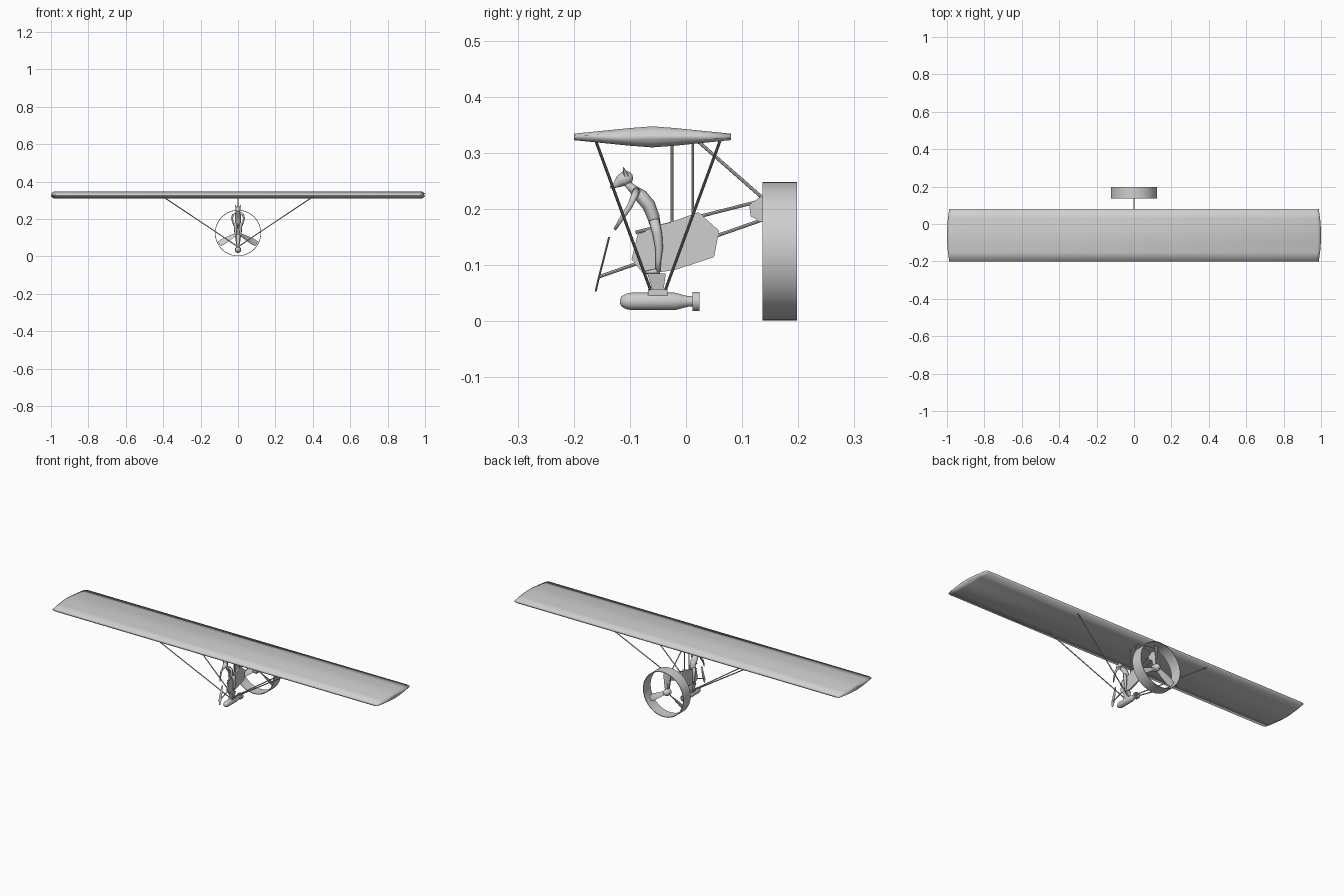
import bpy, bmesh, math
from mathutils import Vector, Matrix

cube = bpy.data.objects.get("Cube")
if cube:
    bpy.data.objects.remove(cube, do_unlink=True)

GREY = bpy.data.materials.new("light grey")
GREY.use_nodes = True
GREY.diffuse_color = (0.62, 0.62, 0.62, 1)
GREY.node_tree.nodes["Principled BSDF"].inputs["Base Color"].default_value = (0.62, 0.62, 0.62, 1)


def finish(name, bm, angle=40):
    """Turn a bmesh into a grey object; angle 0 keeps it flat, 180 fully smooth."""
    bmesh.ops.recalc_face_normals(bm, faces=bm.faces)
    me = bpy.data.meshes.new(name)
    bm.to_mesh(me)
    bm.free()
    me.materials.append(GREY)
    ob = bpy.data.objects.new(name, me)
    bpy.context.collection.objects.link(ob)
    if angle:
        bpy.ops.object.select_all(action='DESELECT')
        ob.select_set(True)
        bpy.context.view_layer.objects.active = ob
        bpy.ops.object.shade_smooth_by_angle(angle=math.radians(angle))
    return ob


def loft(bm, rings, cap=True, closed=False):
    """Skin a list of equal-length point rings."""
    vs = [[bm.verts.new(p) for p in r] for r in rings]
    n = len(vs[0])
    pairs = list(zip(vs, vs[1:])) + ([(vs[-1], vs[0])] if closed else [])
    for a, b in pairs:
        for i in range(n):
            j = (i + 1) % n
            bm.faces.new((a[i], a[j], b[j], b[i]))
    if cap and not closed:
        bm.faces.new(vs[0])
        bm.faces.new(vs[-1])


def tube(bm, path, sides=8):
    """Tapered tube through (x, y, z, radius) points."""
    pts = [Vector(p[:3]) for p in path]
    rings = []
    for i, p in enumerate(path):
        d = (pts[min(i + 1, len(pts) - 1)] - pts[max(i - 1, 0)]).normalized()
        ref = Vector((1, 0, 0)) if abs(d.x) < 0.8 else Vector((0, 0, 1))
        u = d.cross(ref).normalized()
        v = d.cross(u)
        rings.append([pts[i] + p[3] * (u * math.cos(t) + v * math.sin(t))
                      for t in (2 * math.pi * k / sides for k in range(sides))])
    loft(bm, rings)


def rods(name, lines, r):
    bm = bmesh.new()
    for a, b in lines:
        tube(bm, [(*a, r), (*b, r)])
    return finish(name, bm)


def plate(name, outline, half):
    """Flat sheet facing sideways, from a (y, z) outline."""
    bm = bmesh.new()
    loft(bm, [[(x, y, z) for y, z in outline] for x in (-half, half)])
    return finish(name, bm, 0)


def lathe(name, profile, zc, sides=24, closed=False):
    """Spin a (y, radius) profile about a fore-and-aft axis at height zc."""
    bm = bmesh.new()
    loft(bm, [[(r * math.cos(t), y, zc + r * math.sin(t))
               for t in (2 * math.pi * k / sides for k in range(sides))]
              for y, r in profile], closed=closed)
    return finish(name, bm, 35)


# Wing: shallow lens section with narrowed, bowed tips
top = [(-0.2, 0.334), (-0.15, 0.339), (-0.1, 0.344), (-0.06, 0.347),
       (-0.02, 0.344), (0.03, 0.339), (0.08, 0.334)]
section = top + [(y, 0.6565 - z) for y, z in reversed(top)]


def wing_ring(x, side, squash):
    return [(side * (x + 0.012 * (1 - ((y + 0.06) / 0.14) ** 2)), y,
             0.328 + (z - 0.328) * squash) for y, z in section]


bm = bmesh.new()
loft(bm, [wing_ring(0.988, -1, 0.4), wing_ring(0.972, -1, 1),
          wing_ring(0.972, 1, 1), wing_ring(0.988, 1, 0.4)])
finish("wing", bm, 180)

# Long bracing struts from the wing down to the pod mount
rods("wing_struts", [((s * 0.405, yt, 0.322), (s * 0.006, yb, 0.055))
                     for s in (-1, 1) for yt, yb in ((-0.161, -0.063), (0.061, -0.037))], 0.0028)

# Centre posts and the boom rods of the frame
rods("centre_posts", [((0, -0.025, 0.325), (0, -0.025, 0.17)),
                      ((0, 0.012, 0.33), (0, 0.012, 0.18))], 0.0025)
rods("frame_rods", [((0, 0.015, 0.326), (0, 0.137, 0.219)),
                    ((0, -0.09, 0.158), (0, 0.125, 0.212)),
                    ((0, -0.155, 0.079), (0, 0.135, 0.18))], 0.003)

# Flat body panel and engine bracket
plate("body_panel", [(-0.097, 0.11), (-0.086, 0.155), (0.022, 0.194), (0.059, 0.161),
                     (0.05, 0.114), (-0.02, 0.091), (-0.075, 0.083)], 0.004)
plate("engine_bracket", [(0.115, 0.187), (0.113, 0.206), (0.13, 0.22), (0.15, 0.22),
                         (0.165, 0.205), (0.165, 0.125), (0.15, 0.125), (0.137, 0.176)], 0.004)

# Fan duct and propeller
lathe("fan_duct", [(0.136, 0.1235), (0.198, 0.1235), (0.198, 0.120), (0.136, 0.120)],
      0.1245, 48, closed=True)
lathe("fan_hub", [(0.145, 0.012), (0.15, 0.018), (0.172, 0.018), (0.182, 0.012), (0.187, 0.003)], 0.1245)
bm = bmesh.new()
for k in range(3):
    spin = Matrix.Rotation(k * 2 * math.pi / 3, 3, 'Y')
    rings = []
    for r, w, pitch in ((0.008, 0.009, 50), (0.05, 0.015, 35), (0.095, 0.018, 22), (0.116, 0.014, 16)):
        a = math.radians(pitch)
        ring = []
        for c, t in ((-w, 0), (0, 0.0025), (w, 0), (0, -0.0025)):
            p = Vector((c * math.cos(a) - t * math.sin(a), c * math.sin(a) + t * math.cos(a), r))
            ring.append(spin @ p + Vector((0, 0.165, 0.1245)))
        rings.append(ring)
    loft(bm, rings)
finish("fan_blades", bm)

# Slung pod with a tail collar, clamp block and pedestal
lathe("pod", [(-0.118, 0.003), (-0.115, 0.009), (-0.107, 0.0135), (-0.098, 0.0155), (-0.02, 0.0155),
              (-0.008, 0.0125), (0.003, 0.0095), (0.014, 0.009)], 0.035)
lathe("pod_tail_collar", [(0.012, 0.017), (0.024, 0.017), (0.024, 0.014), (0.012, 0.014)],
      0.035, closed=True)
bm = bmesh.new()
for k in range(4):
    a = math.pi * (k + 0.5) / 2
    tube(bm, [(0, 0.018, 0.035, 0.002),
              (0.016 * math.cos(a), 0.018, 0.035 + 0.016 * math.sin(a), 0.002)], 6)
finish("pod_tail_fins", bm)


def box_ring(y0, y1, hx, z):
    return [(-hx, y0, z), (hx, y0, z), (hx, y1, z), (-hx, y1, z)]


bm = bmesh.new()
loft(bm, [box_ring(-0.068, -0.033, 0.011, 0.044), box_ring(-0.068, -0.033, 0.011, 0.057)])
finish("pod_clamp", bm, 0)
bm = bmesh.new()
loft(bm, [box_ring(-0.06, -0.04, 0.008, 0.056), box_ring(-0.069, -0.036, 0.013, 0.085)])
finish("pedestal", bm, 0)

# Tilted front control bar
bm = bmesh.new()
loft(bm, [[(x, y + d, z) for x, d in ((-w, 0), (0, -0.0018), (w, 0), (0, 0.0018))]
          for y, z, w in ((-0.161, 0.053, 0.004), (-0.155, 0.079, 0.009),
                          (-0.147, 0.11, 0.007), (-0.137, 0.15, 0.004))])
finish("control_bar", bm)

# Pilot: torso, neck and muzzled head
bm = bmesh.new()
tube(bm, [(0, -0.105, 0.245, 0.006), (0, -0.094, 0.235, 0.008), (0, -0.08, 0.223, 0.012),
          (0, -0.066, 0.206, 0.012), (0, -0.058, 0.185, 0.011), (0, -0.053, 0.165, 0.009)], 12)
for v in bm.verts:
    v.co.x *= 1.4
finish("pilot_torso", bm, 180)
bm = bmesh.new()
tube(bm, [(0, -0.135, 0.238, 0.002), (0, -0.126, 0.242, 0.005), (0, -0.118, 0.249, 0.0105),
          (0, -0.108, 0.254, 0.0135), (0, -0.099, 0.257, 0.010), (0, -0.095, 0.258, 0.004)], 12)
finish("pilot_head", bm, 180)
bm = bmesh.new()
for s in (-1, 1):
    tube(bm, [(s * 0.008, -0.106, 0.258, 0.006), (s * 0.015, -0.112, 0.274, 0.0008)], 6)
finish("pilot_ears", bm)

# Pilot limbs, mirrored left and right
for side, s in (("left", 1), ("right", -1)):
    bm = bmesh.new()
    tube(bm, [(s * 0.012, -0.088, 0.232, 0.007), (s * 0.026, -0.092, 0.223, 0.006),
              (s * 0.032, -0.1, 0.205, 0.005), (s * 0.028, -0.114, 0.184, 0.004),
              (s * 0.022, -0.127, 0.163, 0.0025)])
    finish(side + "_arm", bm, 180)
    bm = bmesh.new()
    tube(bm, [(s * 0.009, -0.057, 0.18, 0.009), (s * 0.013, -0.051, 0.155, 0.0085),
              (s * 0.013, -0.048, 0.13, 0.007), (s * 0.011, -0.049, 0.11, 0.005),
              (s * 0.009, -0.05, 0.088, 0.004)])
    finish(side + "_leg", bm, 180)
    bm = bmesh.new()
    tube(bm, [(s * 0.009, -0.046, 0.088, 0.003), (s * 0.009, -0.056, 0.0885, 0.0045),
              (s * 0.01, -0.073, 0.087, 0.002)])
    finish(side + "_foot", bm, 180)
